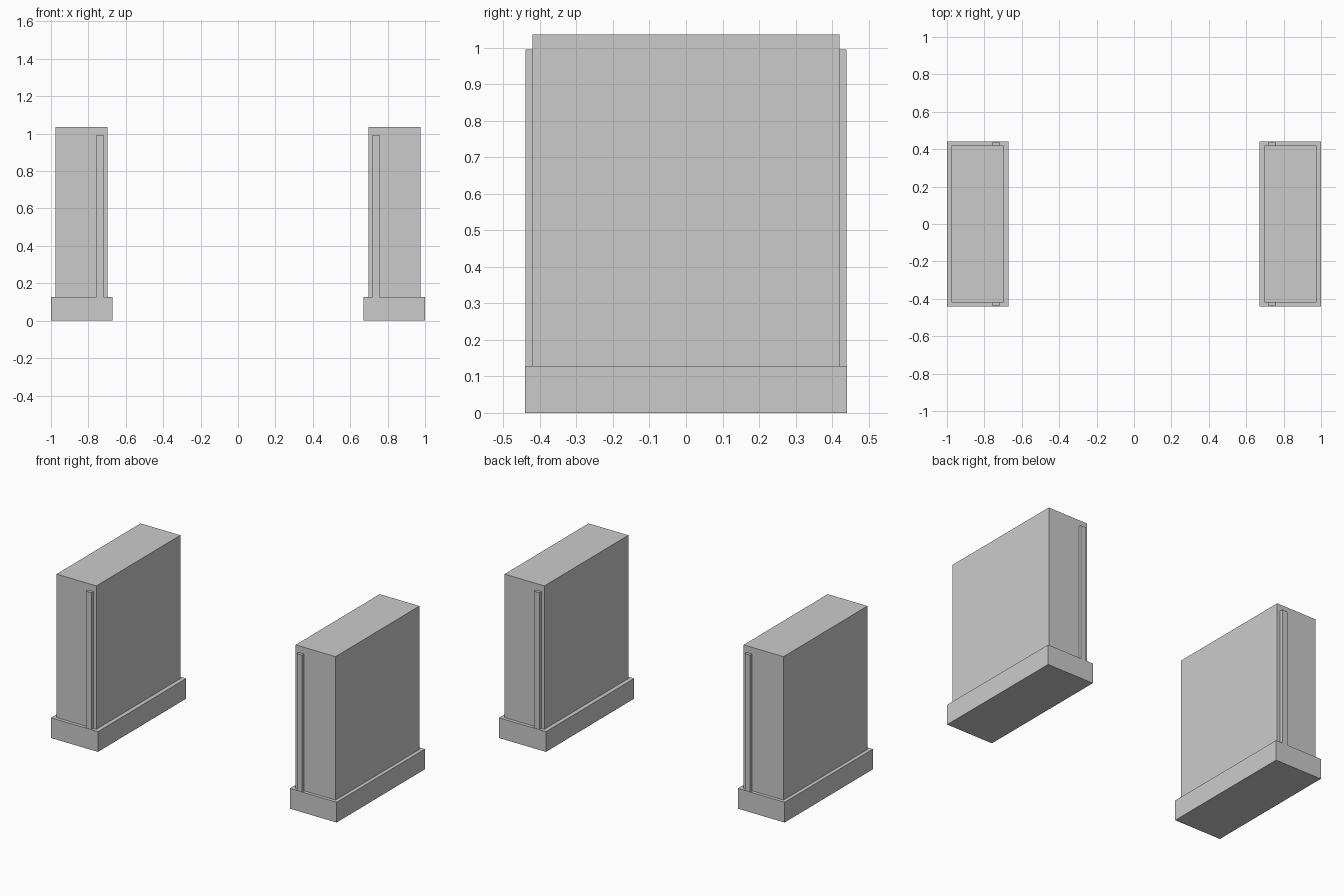
import bpy

if "Cube" in bpy.data.objects:
    bpy.data.objects.remove(bpy.data.objects["Cube"])


def box(name, x, y, z):
    """Box spanning the given (min, max) ranges."""
    bpy.ops.mesh.primitive_cube_add(size=1, location=[(a + b) / 2 for a, b in (x, y, z)])
    ob = bpy.context.object
    ob.name = name
    ob.scale = [b - a for a, b in (x, y, z)]
    bpy.ops.object.transform_apply(location=True, rotation=False, scale=True)
    return ob


def both_sides(ob):
    """Mirror a part across x = 0."""
    ob.modifiers.new("mirror", 'MIRROR').use_axis[0] = True


# Plinth and upright body of each pillar
both_sides(box("base", (0.672, 1.0), (-0.441, 0.441), (0, 0.128)))
both_sides(box("pillar", (0.698, 0.977), (-0.42, 0.42), (0.128, 1.036)))

# Thin raised strips on the front and back, near the inner edge
for side, y in (("front", (-0.439, -0.42)), ("back", (0.42, 0.439))):
    both_sides(box(side + "_strip", (0.719, 0.757), y, (0.128, 0.994)))
